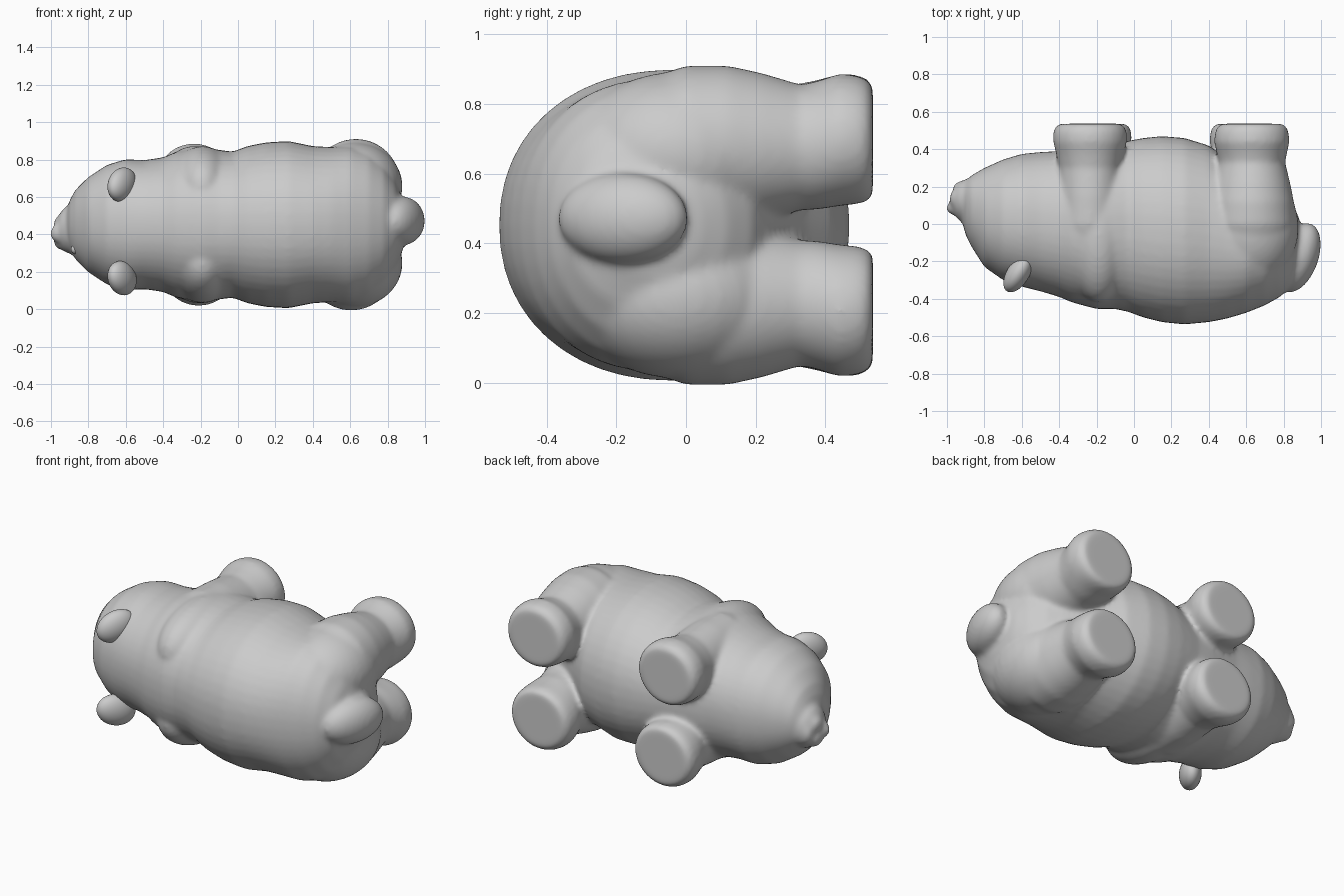
import bpy, bmesh
from math import sin, cos, tau, radians, copysign
from mathutils import Vector, Matrix, Euler

MID = 0.452  # symmetry plane of the animal (it lies on its side)


def loft(bm, axis, rings, power=1.0, n=48):
    """Elliptical loft. Ring = (position, centre a, centre b, radius a, radius b)."""
    def rnd(v):
        return copysign(abs(v) ** power, v)
    loops = []
    for p, a, b, ra, rb in rings:
        loop = []
        for i in range(n):
            u, v = a + ra * rnd(cos(tau * i / n)), b + rb * rnd(sin(tau * i / n))
            loop.append(bm.verts.new((p, u, v) if axis == 'x' else (u, p, v)))
        loops.append(loop)
    for l0, l1 in zip(loops, loops[1:]):
        for i in range(n):
            j = (i + 1) % n
            bm.faces.new((l0[i], l0[j], l1[j], l1[i]))
    bm.faces.new(loops[0][::-1])
    bm.faces.new(loops[-1])


def ball(bm, centre, radii, rot=(0, 0, 0)):
    m = Matrix.LocRotScale(Vector(centre), Euler([radians(r) for r in rot]), Vector(radii))
    bmesh.ops.create_uvsphere(bm, u_segments=32, v_segments=20, radius=1, matrix=m)


def finish(bm, name):
    bmesh.ops.recalc_face_normals(bm, faces=bm.faces)
    for f in bm.faces:
        f.smooth = True
    me = bpy.data.meshes.new(name)
    bm.to_mesh(me)
    bm.free()
    ob = bpy.data.objects.new(name, me)
    bpy.context.collection.objects.link(ob)
    return ob


bm = bmesh.new()

# torso and head: x, y min, y max, half width in z
torso = [(-0.915, 0.00, 0.18, 0.08), (-0.90, -0.06, 0.23, 0.13), (-0.87, -0.12, 0.26, 0.185),
         (-0.80, -0.23, 0.30, 0.255), (-0.70, -0.30, 0.345, 0.32), (-0.60, -0.335, 0.375, 0.35),
         (-0.50, -0.36, 0.385, 0.345), (-0.40, -0.39, 0.39, 0.36), (-0.33, -0.42, 0.40, 0.39),
         (-0.20, -0.455, 0.42, 0.415), (-0.10, -0.455, 0.43, 0.40), (-0.03, -0.47, 0.445, 0.39),
         (0.05, -0.50, 0.46, 0.42), (0.15, -0.525, 0.47, 0.44), (0.27, -0.537, 0.46, 0.447),
         (0.40, -0.525, 0.42, 0.42), (0.50, -0.505, 0.35, 0.415), (0.60, -0.475, 0.29, 0.42),
         (0.70, -0.435, 0.24, 0.39), (0.78, -0.39, 0.19, 0.33), (0.84, -0.335, 0.12, 0.24),
         (0.88, -0.26, 0.04, 0.14), (0.895, -0.20, -0.04, 0.06)]
loft(bm, 'x', [(x, (a + b) / 2, MID, (b - a) / 2, h) for x, a, b, h in torso], 0.93)

# legs with flat soles: y, radius x, offset from the middle, radius z
hind = [(-0.30, 0.10, 0.22, 0.08), (-0.20, 0.19, 0.23, 0.16), (0.0, 0.235, 0.23, 0.228),
        (0.12, 0.225, 0.23, 0.228), (0.22, 0.205, 0.226, 0.21), (0.33, 0.178, 0.223, 0.18),
        (0.38, 0.188, 0.23, 0.185), (0.44, 0.202, 0.245, 0.19), (0.49, 0.197, 0.245, 0.185),
        (0.52, 0.185, 0.243, 0.175), (0.536, 0.16, 0.24, 0.155)]
front = [(-0.30, 0.10, 0.20, 0.08), (-0.20, 0.15, 0.21, 0.16), (0.0, 0.18, 0.215, 0.205),
         (0.15, 0.175, 0.215, 0.203), (0.30, 0.17, 0.217, 0.185), (0.37, 0.18, 0.235, 0.18),
         (0.44, 0.197, 0.247, 0.187), (0.49, 0.197, 0.247, 0.185), (0.52, 0.185, 0.245, 0.175),
         (0.536, 0.16, 0.243, 0.155)]
for side, x_hind, x_front in ((1, 0.63, -0.235), (-1, 0.605, -0.21)):
    for x, leg in ((x_hind, hind), (x_front, front)):
        loft(bm, 'y', [(y, x, MID + side * o, rx, rz) for y, rx, o, rz in leg])
    # haunch and shoulder masses
    ball(bm, (0.625, -0.02, MID + side * 0.205), (0.255, 0.31, 0.235))
    ball(bm, (-0.19, -0.06, MID + side * 0.20), (0.175, 0.36, 0.22))

# short tail
ball(bm, (0.88, -0.18, 0.472), (0.105, 0.195, 0.13), (0, 0, -20))

# muzzle, two lip pads, chin and nose
ball(bm, (-0.89, 0.12, 0.425), (0.085, 0.12, 0.13))
for s in (-1, 1):
    ball(bm, (-0.94, 0.135, 0.41 + s * 0.042), (0.048, 0.055, 0.052))
ball(bm, (-0.92, 0.185, 0.41), (0.05, 0.045, 0.07))
ball(bm, (-0.968, 0.085, 0.405), (0.036, 0.036, 0.048))

body = finish(bm, "animal_body")
remesh = body.modifiers.new("fuse", 'REMESH')
remesh.mode = 'VOXEL'
remesh.voxel_size = 0.013
remesh.use_smooth_shade = True
soft = body.modifiers.new("soften", 'SMOOTH')
soft.factor = 0.5
soft.iterations = 12

# ears and eyes
for s, side in ((1, "left"), (-1, "right")):
    bm = bmesh.new()
    ball(bm, (-0.62, -0.265, 0.416 + s * 0.25), (0.06, 0.115, 0.088), (s * 20, 0, -32))
    finish(bm, side + "_ear")
    bm = bmesh.new()
    ball(bm, (-0.872, -0.03, 0.43 + s * 0.11), (0.022, 0.026, 0.024))
    finish(bm, side + "_eye")
